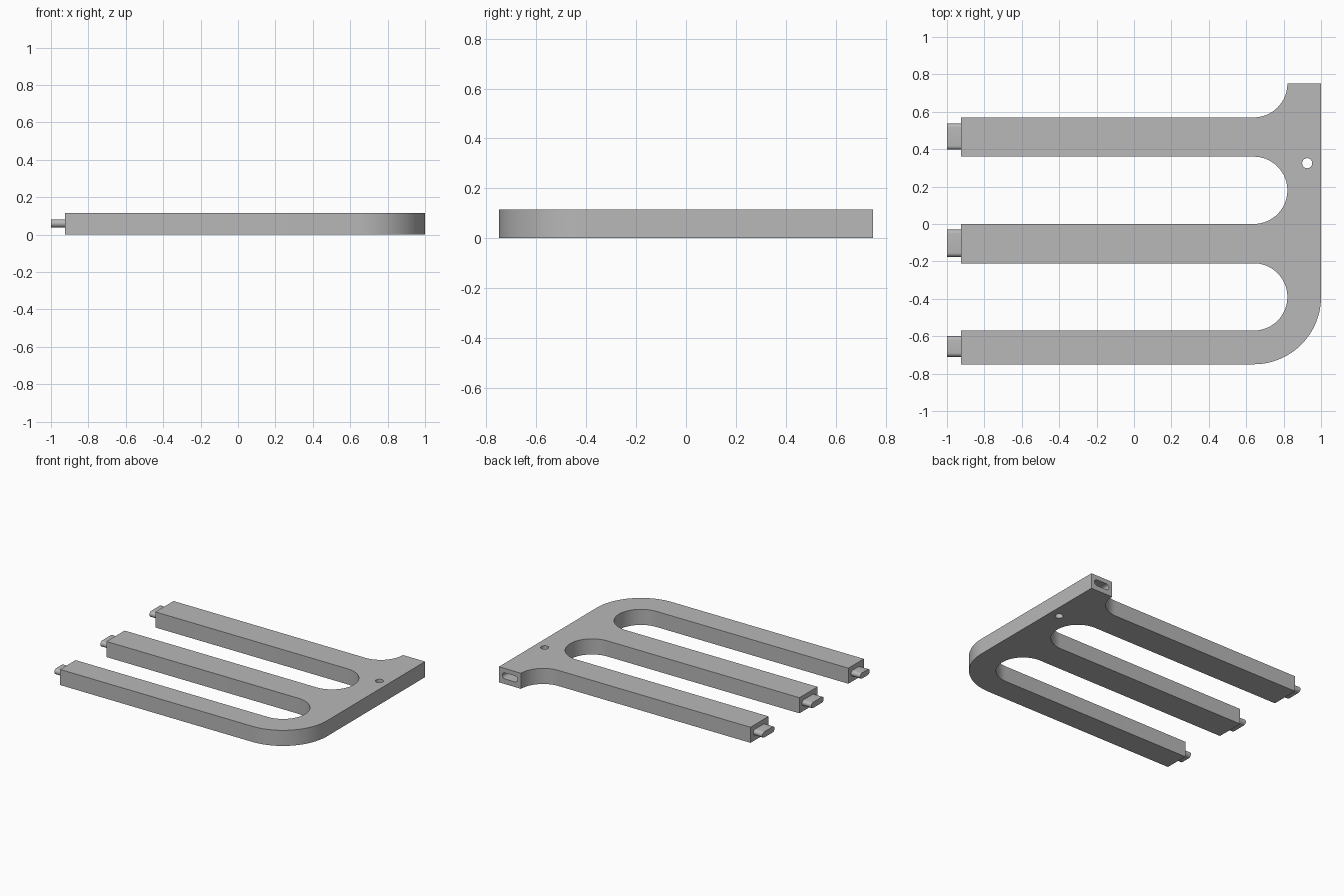
import bpy
import bmesh
from math import cos, sin, pi, radians
from mathutils import Vector

cube = bpy.data.objects.get("Cube")
if cube:
    bpy.data.objects.remove(cube)

HEIGHT = 0.115
FINGER_END = -0.925
ARC_X = 0.64          # where the fingers meet the rounded parts
R = 0.18              # slot and fillet radius
SLOTS = (-0.39, 0.18)

grey = bpy.data.materials.new("plain grey")
grey.use_nodes = True
grey.diffuse_color = (0.48, 0.48, 0.48, 1)
grey.node_tree.nodes["Principled BSDF"].inputs["Base Color"].default_value = (0.48, 0.48, 0.48, 1)


def arc(cx, cy, r, start, end, steps=24):
    angles = [radians(start + (end - start) * i / steps) for i in range(steps + 1)]
    return [(cx + r * cos(a), cy + r * sin(a)) for a in angles]


def stadium(cu, cv, width, height):
    r = height / 2
    offset = width / 2 - r
    return arc(cu + offset, cv, r, -90, 90, 12) + arc(cu - offset, cv, r, 90, 270, 12)


def prism(name, points, depth):
    """Extrude a closed 3D outline along the depth vector."""
    bm = bmesh.new()
    face = bm.faces.new([bm.verts.new(p) for p in points])
    moved = bmesh.ops.extrude_face_region(bm, geom=[face])["geom"]
    bmesh.ops.translate(bm, vec=Vector(depth),
                        verts=[v for v in moved if isinstance(v, bmesh.types.BMVert)])
    bmesh.ops.recalc_face_normals(bm, faces=bm.faces)
    mesh = bpy.data.meshes.new(name)
    bm.to_mesh(mesh)
    bm.free()
    mesh.materials.append(grey)
    obj = bpy.data.objects.new(name, mesh)
    bpy.context.collection.objects.link(obj)
    return obj


def select_only(obj):
    bpy.ops.object.select_all(action='DESELECT')
    obj.select_set(True)
    bpy.context.view_layer.objects.active = obj


def cut(obj, cutter):
    cutter.hide_render = True
    mod = obj.modifiers.new("cut", 'BOOLEAN')
    mod.operation = 'DIFFERENCE'
    mod.solver = 'EXACT'
    mod.object = cutter
    select_only(obj)
    bpy.ops.object.modifier_apply(modifier=mod.name)
    bpy.data.objects.remove(cutter)


# Manifold body: outer bend, spine, back fillet, then the finger slots
outline = [(FINGER_END, -0.75)]
outline += arc(ARC_X, SLOTS[0], 0.36, -90, 0, 32)
outline += [(1, 0.75)]
outline += arc(ARC_X, 0.75, R, 0, -90)
outline += [(FINGER_END, 0.57)]
for y in reversed(SLOTS):
    outline += [(FINGER_END, y + R)]
    outline += arc(ARC_X, y, R, 90, -90, 36)
    outline += [(FINGER_END, y - R)]
body = prism("manifold_body", [(x, y, 0) for x, y in outline], (0, 0, HEIGHT))

# Round through hole in the spine
cut(body, prism("pin_hole_cutter",
                [(x, y, -0.1) for x, y in arc(0.926, 0.325, 0.027, 0, 345, 23)], (0, 0, 0.4)))

# Oblong socket in the back end of the spine
cut(body, prism("socket_cutter",
                [(x, 0.85, z) for x, z in stadium(0.91, 0.06, 0.125, 0.045)], (0, -0.18, 0)))

# Oblong connector tabs on the finger tips
parts = [body]
for name, y, width in (("front_tab", -0.655, 0.11),
                       ("middle_tab", -0.103, 0.145),
                       ("back_tab", 0.467, 0.14)):
    section = stadium(y, 0.06, width, 0.042)
    parts.append(prism(name, [(-1, u, z) for u, z in section], (0.08, 0, 0)))

for part in parts:
    select_only(part)
    bpy.ops.object.shade_smooth_by_angle(angle=radians(30))
